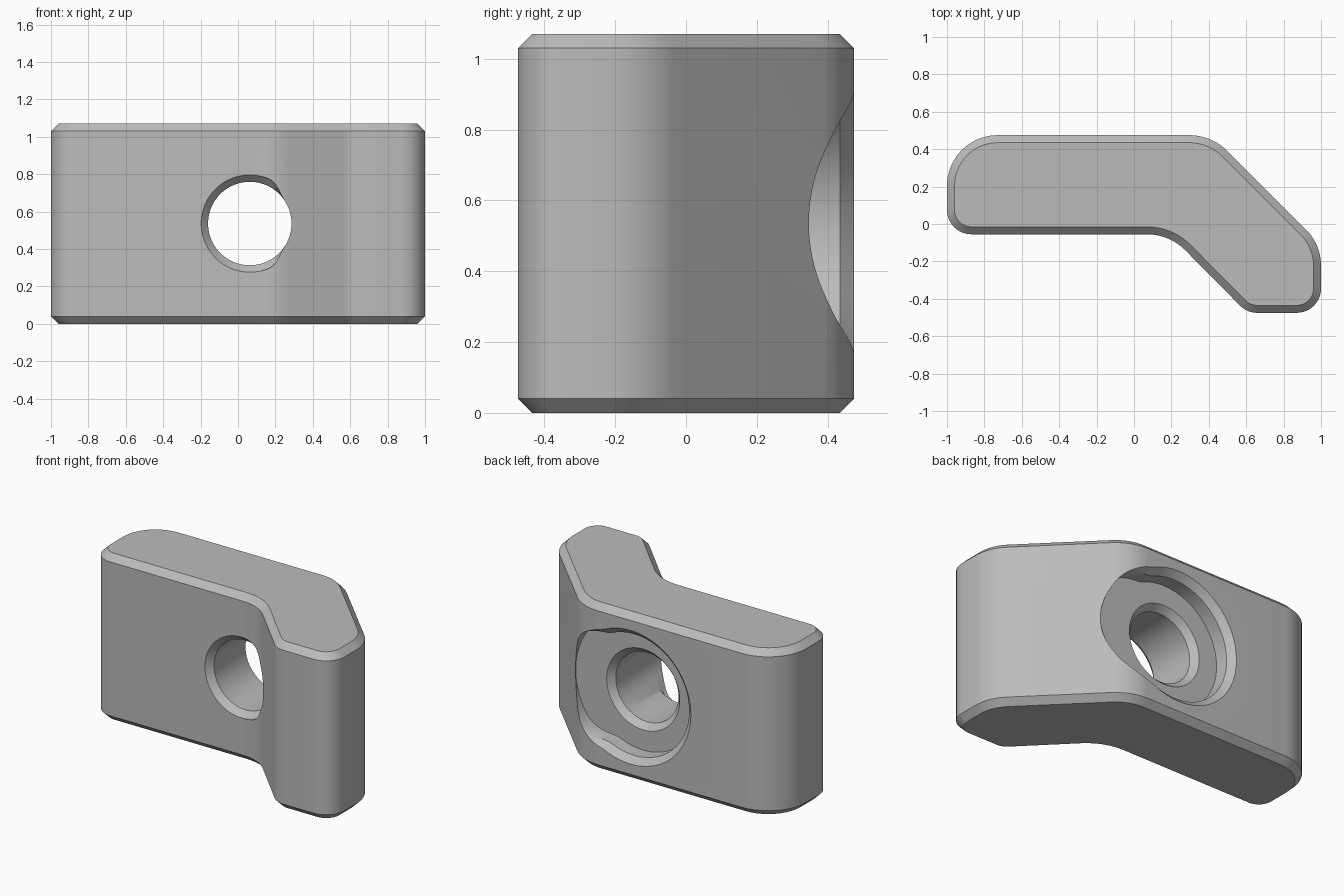
import bpy, bmesh, math
from mathutils import Vector

cube = bpy.data.objects.get("Cube")
if cube:
    bpy.data.objects.remove(cube, do_unlink=True)

HEIGHT, CHAMFER = 1.07, 0.04
HOLE_X, HOLE_Z = 0.063, 0.536
BACK, FRONT, FLOOR = 0.475, -0.055, 0.345

grey = bpy.data.materials.new("plain_grey")
grey.use_nodes = True
colour = (0.5, 0.5, 0.5, 1)
grey.diffuse_color = colour
grey.node_tree.nodes["Principled BSDF"].inputs["Base Color"].default_value = colour


def loft(name, rings):
    """Skin a stack of equal rings and cap both ends."""
    bm = bmesh.new()
    loops = [[bm.verts.new(p) for p in ring] for ring in rings]
    n = len(loops[0])
    for a, b in zip(loops, loops[1:]):
        for i in range(n):
            j = (i + 1) % n
            bm.faces.new((a[i], a[j], b[j], b[i]))
    bm.faces.new(loops[0][::-1])
    bm.faces.new(loops[-1])
    bmesh.ops.recalc_face_normals(bm, faces=bm.faces)
    mesh = bpy.data.meshes.new(name)
    bm.to_mesh(mesh)
    bm.free()
    mesh.materials.append(grey)
    obj = bpy.data.objects.new(name, mesh)
    bpy.context.collection.objects.link(obj)
    return obj


# Bent plan outline, counter-clockwise: corner x, y and fillet radius
corners = [(-1, FRONT, 0.13), (0.19, FRONT, 0.29), (0.605, -0.475, 0.13),
           (1, -0.475, 0.13), (1, -0.11, 0.27), (0.415, BACK, 0.29),
           (-1, BACK, 0.27)]


def outline(inset, z, steps=10):
    pts = []
    for i, (x, y, r) in enumerate(corners):
        p = Vector((x, y))
        d1 = (p - Vector(corners[i - 1][:2])).normalized()
        d2 = (Vector(corners[(i + 1) % len(corners)][:2]) - p).normalized()
        n1, n2 = Vector((d1.y, -d1.x)), Vector((d2.y, -d2.x))
        side = 1 if d1.x * d2.y - d1.y * d2.x > 0 else -1
        centre = p - side * r * (n1 + n2) / (1 + n1.dot(n2))
        for k in range(steps + 1):
            n = n1.slerp(n2, k / steps)
            q = centre + (side * r - inset) * n
            pts.append((q.x, q.y, z))
    return pts


# Chamfered block
block = loft("angled_block", [outline(CHAMFER, 0), outline(0, CHAMFER),
                              outline(0, HEIGHT - CHAMFER), outline(CHAMFER, HEIGHT)])


def bore_ring(y, radius, right_radius, segments=96):
    """Circle whose radius eases to another value on the +x side."""
    pts = []
    for i in range(segments):
        a = math.tau * i / segments
        t = min(max((math.cos(a) - 0.4) / 0.45, 0), 1)
        r = radius + (right_radius - radius) * t * t * (3 - 2 * t)
        pts.append((HOLE_X + r * math.cos(a), y, HOLE_Z + r * math.sin(a)))
    return pts


# Stepped bore: chamfered front mouth, through hole, chamfered recess at the back
bore = loft("bore_cutter", [bore_ring(*ring) for ring in (
    (-0.4, 0.26, 0.223), (FRONT, 0.26, 0.223), (FRONT + CHAMFER, 0.223, 0.223),
    (FLOOR - CHAMFER, 0.223, 0.223), (FLOOR, 0.26, 0.26),
    (FLOOR + 0.0005, 0.39, 0.48), (BACK - CHAMFER, 0.39, 0.48),
    (BACK, 0.43, 0.48), (0.7, 0.43, 0.48))])
bore.hide_render = True

cut = block.modifiers.new("bore", "BOOLEAN")
cut.operation = "DIFFERENCE"
cut.solver = "EXACT"
cut.object = bore
bpy.context.view_layer.objects.active = block
bpy.ops.object.select_all(action="DESELECT")
block.select_set(True)
bpy.ops.object.modifier_apply(modifier=cut.name)
bpy.data.objects.remove(bore, do_unlink=True)
bpy.ops.object.shade_smooth_by_angle(angle=math.radians(30))
